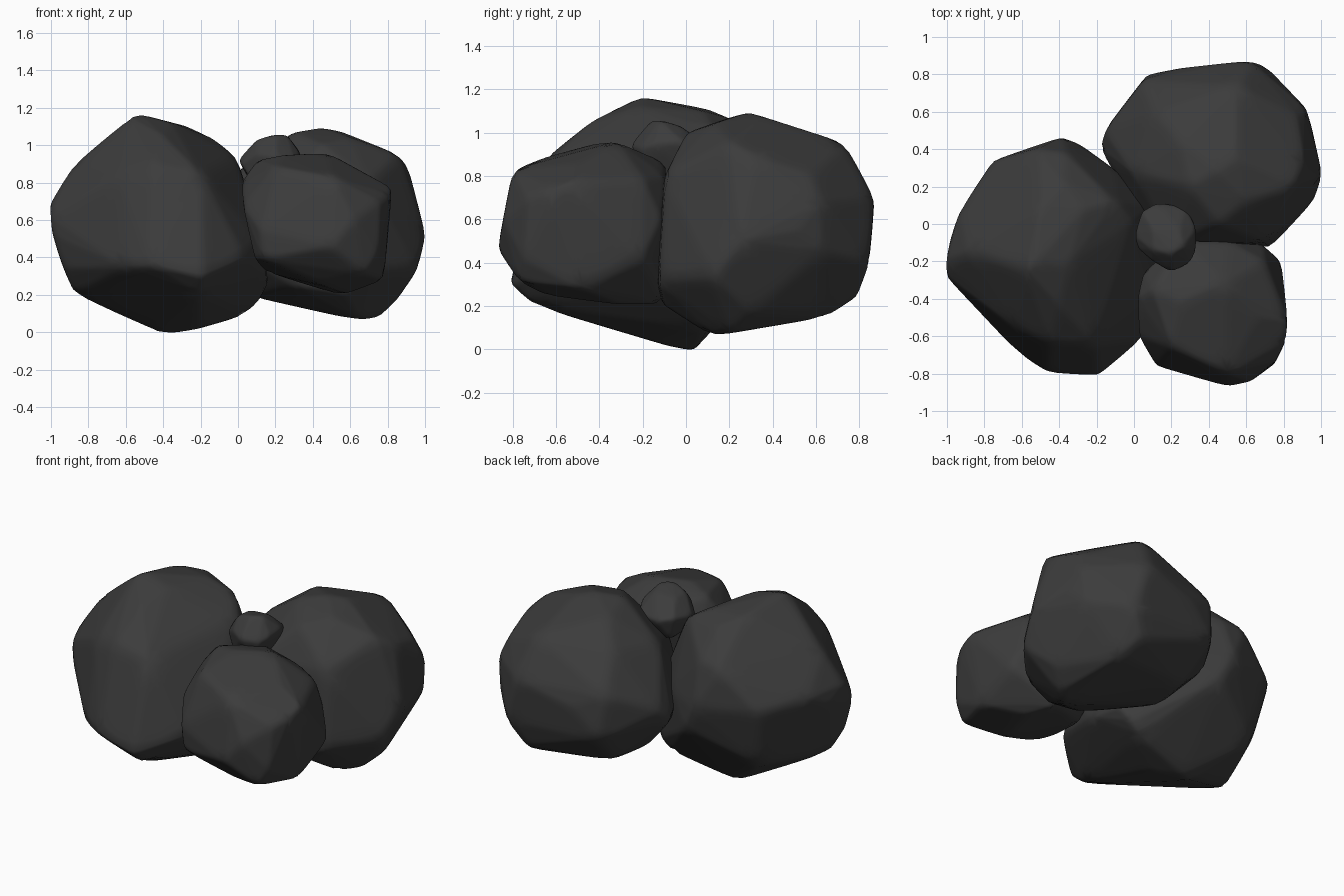
import bpy, bmesh

coal = bpy.data.materials.new("dark_stone")
coal.diffuse_color = (0.045, 0.045, 0.045, 1)


def rock(name, corners, rounding=4):
    """Convex boulder spanned by a few corners, with softened edges."""
    bm = bmesh.new()
    for c in corners:
        bm.verts.new(c)
    res = bmesh.ops.convex_hull(bm, input=bm.verts)
    junk = [g for g in res["geom_interior"] + res["geom_unused"]
            if isinstance(g, bmesh.types.BMVert)]
    bmesh.ops.delete(bm, geom=list(set(junk)), context='VERTS')
    bmesh.ops.recalc_face_normals(bm, faces=bm.faces)
    me = bpy.data.meshes.new(name)
    bm.to_mesh(me)
    bm.free()
    ob = bpy.data.objects.new(name, me)
    bpy.context.collection.objects.link(ob)
    me.materials.append(coal)
    for p in me.polygons:
        p.use_smooth = True
    # Dense simple subdivision, then relax so only the edges get rounded
    sub = ob.modifiers.new("density", 'SUBSURF')
    sub.subdivision_type = 'SIMPLE'
    sub.levels = sub.render_levels = 3
    sm = ob.modifiers.new("soften", 'SMOOTH')
    sm.factor = 0.5
    sm.iterations = rounding
    return ob


# Large boulder on the left
rock("left_boulder", [
    (-.58, -.24, 1.15), (-.52, -.2, 1.165), (-.35, -.22, 1.12), (-.5, .1, 1.11),
    (-.27, .08, 1.1), (-.38, .22, 1.06), (-.1, .12, 1.02), (0, 0, .93),
    (-.63, -.56, .84), (-.45, -.64, .89), (-.4, -.44, 1.05), (-.2, -.65, .85),
    (-.88, -.15, .9), (-1.005, -.28, .62), (-.995, -.29, .52),
    (-1.005, -.2, .7), (-.98, -.07, .6), (-.93, .08, .68), (-.76, .34, .64),
    (-.52, .4, .88), (-.36, .38, .9), (-.38, .47, .62), (-.3, .435, .45),
    (-.1, .29, .6), (.1, .1, .55), (.12, -.4, .5), (.04, -.62, .4),
    (-.19, -.815, .3), (-.46, -.8, .36), (-.6, -.71, .35), (-.94, -.3, .34),
    (-.88, -.22, .2), (-.7, .25, .25), (-.44, 0, 0), (-.35, .04, -.005),
    (-.2, -.1, .02), (.04, .1, .09), (.11, .11, .16), (.16, .05, .26),
    (.16, -.2, .3), (-.2, -.7, .2)])

# Large boulder at the back right
rock("back_boulder", [
    (.3, .2, 1.07), (.45, .29, 1.095), (.55, .35, 1.075), (.6, .12, 1.04),
    (.25, .45, 1.04), (.45, 0, 1.0), (.55, .74, .95), (.86, .2, .95),
    (.12, .6, .92), (.91, .32, .89), (.87, .58, .81), (.92, .62, .68),
    (.7, -.1, .8), (.2, -.11, .75), (.03, .04, .6), (.04, .05, .4),
    (.3, -.13, .25), (.73, -.13, .32), (1.01, .25, .5), (.965, .12, .34),
    (.95, .52, .55), (.9, .63, .45), (.7, .85, .4), (.62, .875, .7),
    (.25, .835, .6), (.07, .8, .42), (.05, .77, .7), (-.16, .5, .56),
    (-.185, .41, .47), (-.1, .3, .6), (0, .27, .87), (.65, .12, .06),
    (.75, .2, .075), (.85, .3, .17), (.66, .65, .15), (.6, .79, .24),
    (.12, .58, .19), (.07, .3, .19), (.58, -.1, .2)])

# Medium boulder at the front right
rock("front_boulder", [
    (.25, -.42, .95), (.48, -.32, .96), (.2, -.66, .885), (.5, -.8, .83),
    (.66, -.5, .86), (.7, -.2, .79), (.25, -.09, .86), (.5, -.09, .8),
    (.1, -.35, .92), (.015, -.4, .8), (.025, -.6, .68), (.05, -.25, .75),
    (.12, -.76, .55), (.13, -.75, .39), (.5, -.87, .46), (.62, -.845, .6),
    (.76, -.73, .7), (.75, -.75, .42), (.825, -.52, .77), (.815, -.62, .74),
    (.79, -.2, .42), (.78, -.48, .28), (.68, -.77, .31), (.58, -.3, .205),
    (.45, -.65, .25), (.15, -.3, .32), (.09, -.63, .39), (.5, -.09, .21),
    (.69, -.11, .6)])

# Small pebble wedged between the boulders on top
rock("pebble", [
    (.1, -.14, 1.03), (.2, -.16, 1.06), (.26, -.12, 1.06), (.24, -.02, 1.03),
    (.1, -.02, 1.02), (0, -.06, .92), (.04, .07, .94), (.13, .12, .92),
    (.28, .09, .92), (.335, -.02, .96), (.335, -.14, .95), (.3, -.21, .93),
    (.2, -.26, .94), (.1, -.2, .95), (.02, -.13, .9), (.08, -.16, .8),
    (.25, -.18, .78), (.27, .03, .78), (.08, .04, .78)], 7)
